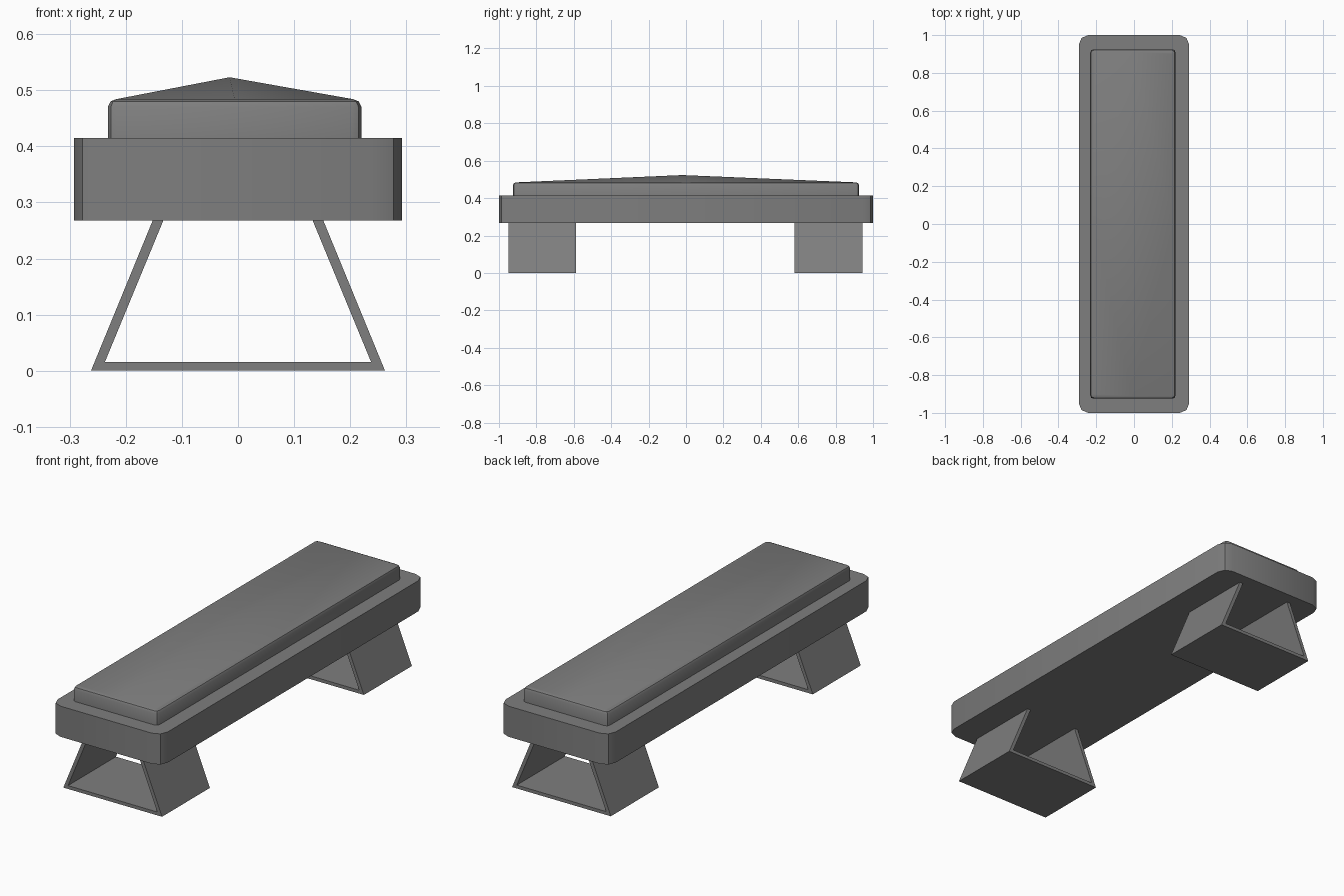
import bpy, bmesh, math

if "Cube" in bpy.data.objects:
    bpy.data.objects.remove(bpy.data.objects["Cube"])

dark = bpy.data.materials.new("dark_grey")
dark.diffuse_color = (0.21, 0.21, 0.21, 1)
dark.use_nodes = True
dark.node_tree.nodes["Principled BSDF"].inputs["Base Color"].default_value = dark.diffuse_color


def finish(name, bm, smooth=True):
    bmesh.ops.recalc_face_normals(bm, faces=bm.faces)
    mesh = bpy.data.meshes.new(name)
    bm.to_mesh(mesh)
    bm.free()
    mesh.materials.append(dark)
    obj = bpy.data.objects.new(name, mesh)
    bpy.context.collection.objects.link(obj)
    if smooth:
        bpy.ops.object.select_all(action='DESELECT')
        obj.select_set(True)
        bpy.context.view_layer.objects.active = obj
        bpy.ops.object.shade_smooth_by_angle(angle=math.radians(35))
    return obj


def ring(bm, cx, hx, hy, radius, z, segs):
    """Rounded rectangle loop: each corner arc is followed by a mid-side vertex."""
    verts = []
    mids = [(0, hy), (-hx, 0), (0, -hy), (hx, 0)]
    for i, (sx, sy) in enumerate([(1, 1), (-1, 1), (-1, -1), (1, -1)]):
        for s in range(segs + 1):
            a = math.pi / 2 * (i + s / segs)
            verts.append(bm.verts.new((cx + sx * (hx - radius) + radius * math.cos(a),
                                       sy * (hy - radius) + radius * math.sin(a), z)))
        verts.append(bm.verts.new((cx + mids[i][0], mids[i][1], z)))
    return verts


def loft(name, cx, rings, segs=2, apex=None):
    """Join rounded rectangles (hx, hy, radius, z), with a flat or peaked top."""
    bm = bmesh.new()
    loops = [ring(bm, cx, *r, segs) for r in rings]
    n = len(loops[0])
    for a, b in zip(loops, loops[1:]):
        for i in range(n):
            bm.faces.new((a[i], a[(i + 1) % n], b[(i + 1) % n], b[i]))
    bm.faces.new(loops[0])
    top = loops[-1]
    if apex:
        # four quadrants: a corner patch plus a triangle rising to the peak
        tip = bm.verts.new(apex)
        step = segs + 2
        for q in range(4):
            corner = [top[(q * step - 1 + k) % n] for k in range(step + 1)]
            bm.faces.new(corner)
            bm.faces.new((corner[0], corner[-1], tip))
    else:
        bm.faces.new(top)
    return finish(name, bm)


def leg(name, y0, y1):
    """Splayed U-shaped strap extruded along y."""
    half = [(0.262, 0.0), (0.147, 0.28), (0.128, 0.28), (0.237, 0.016)]
    profile = half + [(-x, z) for x, z in reversed(half)]
    bm = bmesh.new()
    face = bm.faces.new([bm.verts.new((x, y0, z)) for x, z in profile])
    ext = bmesh.ops.extrude_face_region(bm, geom=[face], use_keep_orig=True)
    for v in ext['geom']:
        if isinstance(v, bmesh.types.BMVert):
            v.co.y = y1
    return finish(name, bm, smooth=False)


# Bench slab with rounded corners
loft("bench_base", 0, [(0.292, 1.0, 0.05, 0.268), (0.292, 1.0, 0.05, 0.415)])

# Cushion with softened rim and a gently peaked top
loft("cushion", -0.006, [(0.226, 0.925, 0.018, 0.405),
                         (0.226, 0.925, 0.018, 0.470),
                         (0.221, 0.920, 0.015, 0.480),
                         (0.211, 0.910, 0.010, 0.484)], apex=(-0.015, -0.02, 0.523))

# Two splayed legs
leg("front_leg", -0.95, -0.587)
leg("back_leg", 0.58, 0.944)
